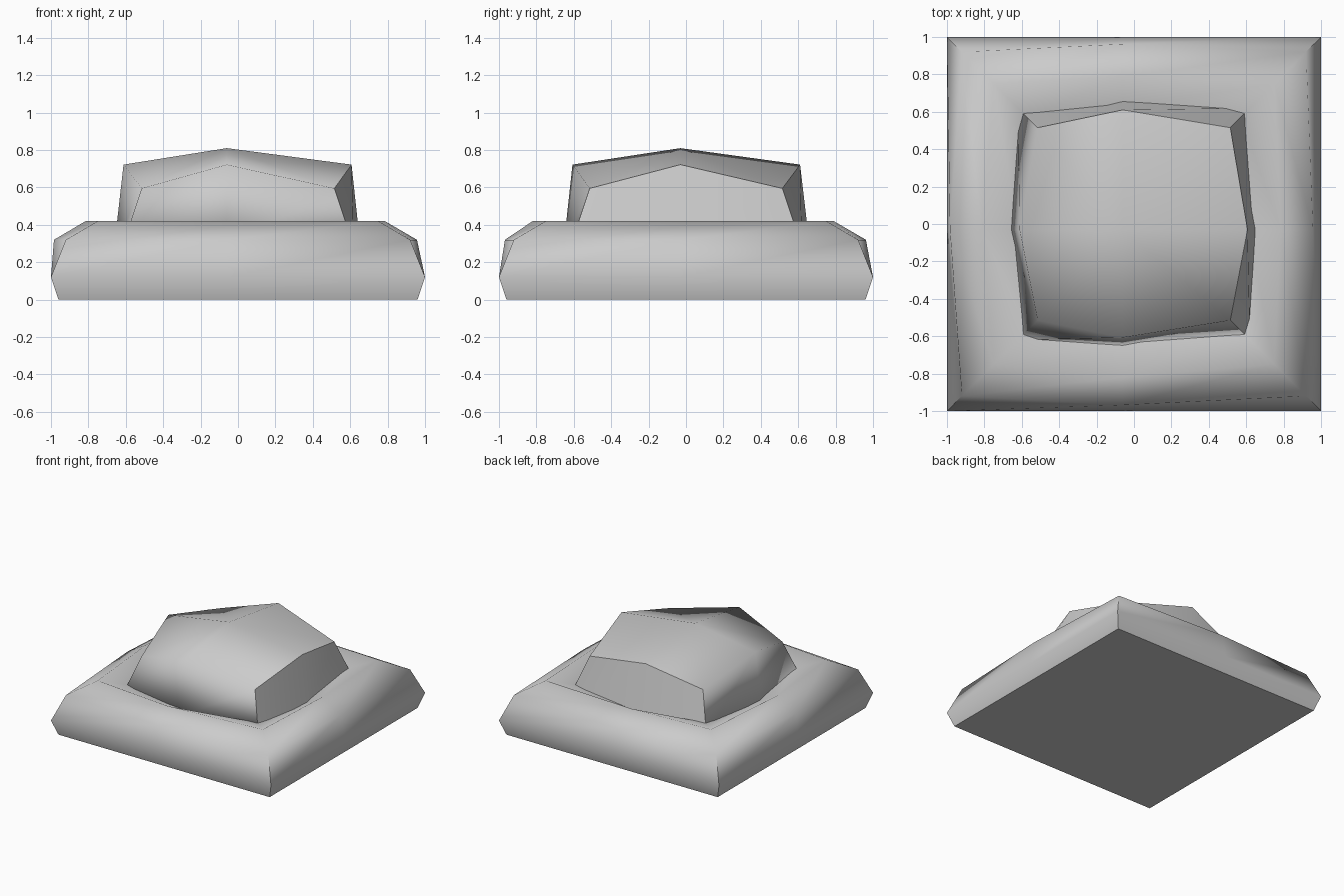
import bpy, bmesh

if "Cube" in bpy.data.objects:
    bpy.data.objects.remove(bpy.data.objects["Cube"])

MX, MY = -0.06, -0.03   # slightly off-centre middle lines


def ring(bm, c, z, mids, mz=None):
    """Eight-point ring: corners at +-c, side middles at (front, right, back, left)."""
    mz = z if mz is None else mz
    f, r, b, l = mids
    pts = [(-c, -c, z), (MX, -f, mz), (c, -c, z), (r, MY, mz),
           (c, c, z), (MX, b, mz), (-c, c, z), (-l, MY, mz)]
    return [bm.verts.new(p) for p in pts]


def bridge(bm, a, b):
    faces = []
    for i in range(8):
        j = (i + 1) % 8
        faces.append(bm.faces.new((a[i], a[j], b[j], b[i])))
    return faces


def sharpen(faces):
    """Crease the outline of a group of faces."""
    group = set(faces)
    for f in faces:
        for e in f.edges:
            if sum(g in group for g in e.link_faces) == 1:
                e.smooth = False


def finish(bm, name):
    for f in bm.faces:
        f.smooth = True
    bmesh.ops.recalc_face_normals(bm, faces=bm.faces[:])
    mesh = bpy.data.meshes.new(name)
    bm.to_mesh(mesh)
    bm.free()
    obj = bpy.data.objects.new(name, mesh)
    bpy.context.collection.objects.link(obj)


# Base slab: rounded rim with a shallow hollow around the block
bm = bmesh.new()
profile = [
    (0.96, 0.0, (0.96,) * 4, None),
    (1.0, 0.12, (1.0,) * 4, None),
    (0.92, 0.32, (0.968, 0.957, 0.962, 0.984), None),
    (0.75, 0.42, (0.82, 0.785, 0.79, 0.815), None),
    (0.57, 0.36, (0.62, 0.61, 0.62, 0.62), 0.32),
]
rings = [ring(bm, *p) for p in profile]
for a, b in zip(rings, rings[1:]):
    bridge(bm, a, b)
bottom = bm.faces.new(rings[0][::-1])
centre = bm.verts.new((MX, MY, 0.3))
for i in range(8):
    bm.faces.new((rings[-1][i], rings[-1][(i + 1) % 8], centre))
sharpen([bottom])
for a, b in zip(rings[:2], rings[1:3]):
    for i in (0, 2, 4, 6):
        bm.edges.get((a[i], b[i])).smooth = False
finish(bm, "base_slab")

# Domed block: steep sides under a four-quad crown
bm = bmesh.new()
low = ring(bm, 0.62, 0.28, (0.655, 0.655, 0.662, 0.662))
high = ring(bm, 0.515, 0.595, (0.607, 0.607, 0.61, 0.612), 0.722)
sides = bridge(bm, low, high)
bm.faces.new(low[::-1])
peak = bm.verts.new((MX, MY, 0.81))
for i in (0, 2, 4, 6):
    bm.faces.new((high[i], high[i + 1], peak, high[i - 1]))
sharpen(sides[2:4])   # right side
sharpen(sides[4:6])   # back side
finish(bm, "domed_block")
